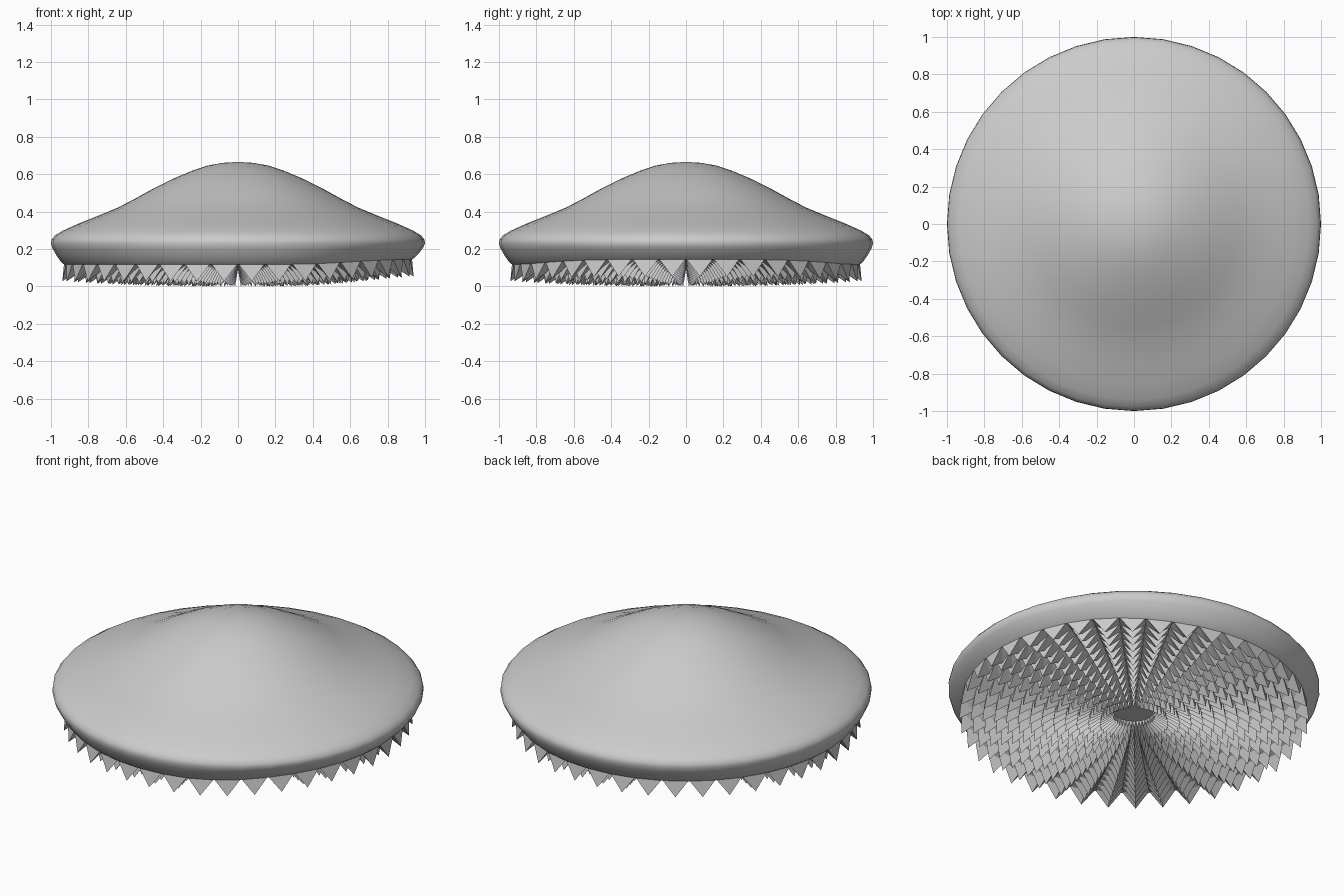
import bpy
import bmesh
import math

SIDES = 40
RINGS = 13
STEP = 2 * math.pi / SIDES

cube = bpy.data.objects.get("Cube")
if cube:
    bpy.data.objects.remove(cube, do_unlink=True)


def side_lift(x):
    """Slight upward sweep of the lower rim towards the left side."""
    t = min(max((x - 0.3) / 0.6, 0), 1)
    return 0.025 * t * t * (3 - 2 * t)


def polar(bm, radius, angle, z, weight=1.0):
    x, y = radius * math.cos(angle), radius * math.sin(angle)
    return bm.verts.new((x, y, z + weight * side_lift(x)))


def finish(name, bm):
    bmesh.ops.recalc_face_normals(bm, faces=bm.faces[:])
    mesh = bpy.data.meshes.new(name)
    bm.to_mesh(mesh)
    bm.free()
    obj = bpy.data.objects.new(name, mesh)
    bpy.context.collection.objects.link(obj)
    return obj


# Domed shade: a revolved profile with a rounded rim and a small inner lip
profile = [(0.08, 0.661), (0.16, 0.647), (0.25, 0.617), (0.35, 0.575),
           (0.45, 0.525), (0.55, 0.47), (0.64, 0.423), (0.75, 0.377),
           (0.86, 0.333), (0.94, 0.297), (0.98, 0.272), (0.997, 0.25),
           (1.0, 0.23), (0.99, 0.2), (0.967, 0.16), (0.945, 0.13),
           (0.93, 0.118), (0.88, 0.135)]
bm = bmesh.new()
rows = []
for r, z in profile:
    weight = min(max((0.23 - z) / 0.1, 0), 1)
    rows.append([polar(bm, r, k * STEP, z, weight) for k in range(SIDES)])
for upper, lower in zip(rows, rows[1:]):
    for k in range(SIDES):
        n = (k + 1) % SIDES
        bm.faces.new((upper[k], lower[k], lower[n], upper[n]))
apex = bm.verts.new((0, 0, 0.666))
for k in range(SIDES):
    bm.faces.new((apex, rows[0][k], rows[0][(k + 1) % SIDES]))
shade = finish("domed_shade", bm)
bpy.context.view_layer.objects.active = shade
shade.select_set(True)
bpy.ops.object.shade_smooth_by_angle(angle=math.radians(40))
shade.select_set(False)

# Faceted diffuser: concentric rings of pointed teeth, each sloping back inward
bm = bmesh.new()
outer, inner = 0.93, 0.11
pitch = (outer - inner) / RINGS


def valley_height(r):
    return 0.09 + 0.035 * (r / outer) ** 2


def tip_height(r):
    return 0.028 * (r / outer) ** 3


valleys = []
for i in range(RINGS + 1):
    r = outer - i * pitch
    valleys.append([polar(bm, r, k * STEP, valley_height(r)) for k in range(SIDES)])
for i in range(RINGS):
    r = outer - i * pitch
    r_back = r - pitch
    z_back = 0.45 * tip_height(r_back) + 0.55 * valley_height(r_back)
    front, back = valleys[i], valleys[i + 1]
    for k in range(SIDES):
        n = (k + 1) % SIDES
        middle = (k + 0.5) * STEP
        tip = polar(bm, r + 0.012, middle, tip_height(r))
        heel = polar(bm, r_back, middle, z_back)
        bm.faces.new((front[k], tip, front[n]))
        for a, b in ((front[k], back[k]), (front[n], back[n])):
            bm.faces.new((a, tip, heel))
            bm.faces.new((a, heel, b))
        bm.faces.new((back[k], heel, back[n]))
finish("faceted_diffuser", bm)

# Flat centre of the diffuser
bm = bmesh.new()
bm.faces.new([polar(bm, inner, k * STEP, valley_height(inner)) for k in range(SIDES)])
finish("diffuser_centre", bm)
